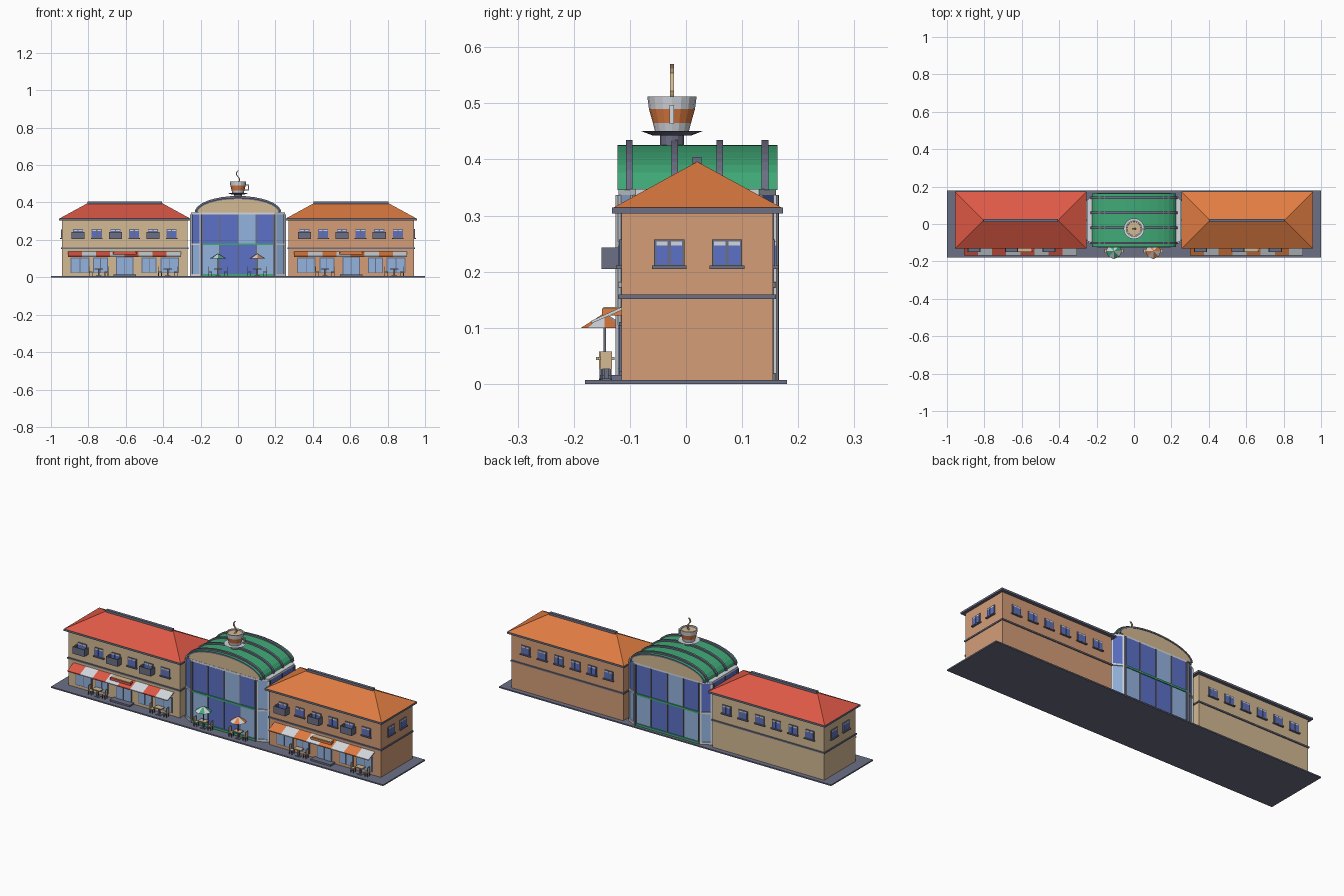
import bpy, bmesh, math
from mathutils import Matrix, Vector

cube = bpy.data.objects.get("Cube")
if cube:
    bpy.data.objects.remove(cube)


def material(name, r, g, b):
    m = bpy.data.materials.new(name)
    m.use_nodes = True
    col = [(c / 255) ** 2.2 for c in (r, g, b)] + [1]
    m.diffuse_color = col
    m.node_tree.nodes["Principled BSDF"].inputs["Base Color"].default_value = col
    return m


SLATE = material("slate grey", 108, 111, 131)
WHITE = material("pale grey", 210, 214, 220)
TAN = material("tan plaster", 211, 184, 146)
PEACH = material("peach plaster", 211, 156, 119)
RED = material("red tile", 222, 90, 72)
ORANGE = material("orange tile", 224, 124, 68)
GREEN = material("green metal", 66, 168, 118)
BLUE = material("blue glass", 92, 112, 198)
SKY = material("light blue glass", 146, 178, 222)

parts = {}          # part name -> (bmesh, material list)


def part(name, mat):
    bm, mats = parts.setdefault(name, (bmesh.new(), []))
    if mat not in mats:
        mats.append(mat)
    return bm, mats.index(mat)


def box(name, mat, x, y, z, M=Matrix()):
    """Axis box from ranges x, y, z, moved by M."""
    bm, i = part(name, mat)
    mid = [(a + b) / 2 for a, b in (x, y, z)]
    size = [abs(b - a) for a, b in (x, y, z)]
    T = M @ Matrix.Translation(mid) @ Matrix.Diagonal((*size, 1))
    vs = bmesh.ops.create_cube(bm, size=1, matrix=T)["verts"]
    for f in {f for v in vs for f in v.link_faces}:
        f.material_index = i


def prism(name, mat, pts, depth):
    """Closed outline of 3D points swept along depth."""
    bm, i = part(name, mat)
    a = [bm.verts.new(p) for p in pts]
    b = [bm.verts.new(Vector(p) + Vector(depth)) for p in pts]
    fs = [bm.faces.new(a), bm.faces.new(b[::-1])]
    for k in range(len(a)):
        fs.append(bm.faces.new((a[k - 1], a[k], b[k], b[k - 1])))
    for f in fs:
        f.material_index = i
    bmesh.ops.recalc_face_normals(bm, faces=fs)


def lathe(name, profile, mats, centre, sides, alternate=None):
    """Turned shape; mats gives one material per profile step."""
    rings = []
    for r, z in profile:
        bm, _ = part(name, mats[0])
        rings.append([bm.verts.new((centre[0] + r * math.cos(k * math.tau / sides),
                                    centre[1] + r * math.sin(k * math.tau / sides), z))
                      for k in range(sides)])
    for s, mat in enumerate(mats):
        for k in range(sides):
            _, i = part(name, alternate if alternate and k % 2 else mat)
            n = (k + 1) % sides
            f = bm.faces.new((rings[s][k], rings[s][n], rings[s + 1][n], rings[s + 1][k]))
            f.material_index = i


def facing(x, y, degrees):
    return Matrix.Translation((x, y, 0)) @ Matrix.Rotation(math.radians(degrees), 4, "Z")


def window(side, M):
    """Upper floor window, local -y is outward."""
    box(side + "_window_frames", SLATE, (-.027, .027), (-.004, .002), (.208, .257), M)
    for s in (-1, 1):
        box(side + "_window_glass", BLUE, (s * .003, s * .023), (-.006, 0), (.213, .247), M)
        box(side + "_window_blinds", WHITE, (s * .003, s * .023), (-.006, 0), (.247, .254), M)
    box(side + "_window_sills", SLATE, (-.031, .031), (-.01, .002), (.205, .211), M)


def cafe_table(side, x, y):
    """Table with a chair on each side."""
    box(side + "_table_tops", TAN, (x - .022, x + .022), (y - .015, y + .015), (.043, .048))
    box(side + "_table_legs", SLATE, (x - .004, x + .004), (y - .004, y + .004), (.007, .043))
    box(side + "_table_legs", SLATE, (x - .014, x + .014), (y - .01, y + .01), (.007, .01))
    for s in (-1, 1):
        c = x + s * .042
        box(side + "_chair_seats", TAN, (c - .01, c + .01), (y - .01, y + .01), (.027, .031))
        box(side + "_chair_backs", TAN, (c + s * .007, c + s * .01), (y - .01, y + .01), (.031, .058))
        for dx in (-.008, .008):
            for dy in (-.008, .008):
                box(side + "_chair_legs", SLATE, (c + dx - .0015, c + dx + .0015),
                    (y + dy - .0015, y + dy + .0015), (.007, .028))


def wing(side, cx, wall, tile):
    x0, x1, y0, y1 = cx - .336, cx + .336, -.115, .155
    box(side + "_walls", wall, (x0, x1), (y0, y1), (.007, .306))
    box(side + "_string_course", SLATE, (x0 - .004, x1 + .004), (y0 - .005, y1 + .005), (.151, .159))
    box(side + "_eaves", SLATE, (cx - .352, cx + .352), (-.132, .173), (.304, .314))
    # hipped roof
    bm, i = part(side + "_roof", tile)
    e = [bm.verts.new((cx + a, b, .314)) for a, b in
         ((-.35, -.13), (.35, -.13), (.35, .171), (-.35, .171))]
    r = [bm.verts.new((cx + a, .02, .396)) for a in (-.2, .2)]
    for f in ((e[0], e[1], r[1], r[0]), (e[1], e[2], r[1]),
              (e[2], e[3], r[0], r[1]), (e[3], e[0], r[0])):
        bm.faces.new(f)
    box(side + "_ridge_cap", SLATE, (cx - .2, cx + .2), (.012, .028), (.391, .404))
    # upper windows and balconies
    for k in range(6):
        x = cx - .25 + k * .1
        window(side, facing(x, y0, 0))
        window(side, facing(x, y1, 180))
        if k % 2 == 0:
            box(side + "_balconies", SLATE, (x - .035, x + .035), (-.151, y0), (.205, .211))
            box(side + "_balconies", SLATE, (x - .035, x + .035), (-.151, -.146), (.205, .243))
            for s in (-1, 1):
                box(side + "_balconies", SLATE, (x + s * .03, x + s * .035), (-.151, y0), (.205, .243))
    outer = 90 if cx > 0 else -90
    for y in (-.03, .073):
        window(side, facing(x1 if cx > 0 else x0, y, outer))
    # shop windows and door
    for dx, w, low, high in ((-.24, .05, .022, .105), (-.13, .04, .022, .105), (.13, .04, .022, .105),
                             (.24, .05, .022, .105), (0, .046, .007, .11)):
        x = cx + dx
        box(side + "_shop_frames", SLATE, (x - w, x + w), (-.119, y0), (low, high))
        for s in (-1, 1):
            box(side + "_shop_glass", SKY, (x + s * .002, x + s * (w - .005)), (-.121, y0),
                (low + .005, high - .005))
    box(side + "_door_step", SLATE, (cx - .06, cx + .06), (-.153, y0), (.007, .016))
    # striped awning
    for k in range(8):
        a = cx - .305 + k * .0755
        prism(side + "_awning", WHITE if k % 2 else tile,
              [(a, y0, .137), (a, y0, .131), (a, -.168, .108), (a, -.168, .113)], (.0755, 0, 0))
    box(side + "_door_canopy", tile, (cx - .062, cx + .062), (-.15, y0), (.122, .134))
    box(side + "_canopy_cap", TAN, (cx - .055, cx + .055), (-.147, y0), (.134, .137))
    for dx in (-.14, .23):
        cafe_table(side, cx + dx, -.142)


box("ground_slab", SLATE, (-1, 1), (-.18, .18), (0, .007))
wing("right_wing", -.605, TAN, RED)
wing("left_wing", .605, PEACH, ORANGE)

# glazed hall: octagonal plan, each wall split into panels
plan = [Vector(p) for p in ((-.195, -.12), (.195, -.12), (.25, -.09), (.25, .13),
                            (.195, .16), (-.195, .16), (-.25, .13), (-.25, -.09))]
upper = (BLUE, BLUE, SKY, BLUE)
lower = (SKY, BLUE, BLUE, SKY)
for k, p in enumerate(plan):
    q = plan[(k + 1) % 8]
    d = q - p
    M = facing(p.x, p.y, math.degrees(math.atan2(d.y, d.x)))
    n = 4 if k in (0, 4) else 2 if k in (2, 6) else 1
    w = d.length / n
    for c in range(n):
        span = (c * w, (c + 1) * w)
        top = SKY if k == 1 else upper[c]
        box("hall_glass", top, span, (0, .01), (.18, .337), M)
        box("hall_glass", lower[c], span, (0, .01), (.007, .18), M)
        if c:
            box("hall_mullions", SLATE, (c * w - .003, c * w + .003), (-.004, .01), (.007, .337), M)
    post = SLATE if n > 1 else WHITE
    for e in (.004, d.length - .004):
        box("hall_posts", post, (e - .004, e + .004), (-.006, .01), (.007, .337), M)
    trim = GREEN if n == 4 else WHITE
    box("hall_bands", trim, (0, d.length), (-.005, .01), (.172, .182), M)
    box("hall_plinth", trim, (0, d.length), (-.005, .01), (.007, .019), M)
prism("hall_cornice", WHITE, [(p.x, p.y, .335) for p in plan], (0, 0, .012))


def arch(rx, rz, y, n=16):
    return [(rx * math.cos(k * math.pi / n), y, .346 + rz * math.sin(k * math.pi / n))
            for k in range(n + 1)]


# barrel roof with plaster gables, green cover and ribs
prism("hall_gable", TAN, arch(.218, .074, -.119), (0, .279, 0))
bm, i = part("hall_roof", GREEN)
front = [bm.verts.new(p) for p in arch(.225, .08, -.121)]
back = [bm.verts.new(p) for p in arch(.225, .08, .162)]
for k in range(len(front) - 1):
    bm.faces.new((front[k], back[k], back[k + 1], front[k + 1])).normal_flip()
inner = [prism("hall_roof_edges", SLATE, arch(.225, .08, y) + arch(.216, .072, y)[::-1], (0, .003, 0))
         for y in (-.1225, .1605)]
for y in (-.101, -.02, .06, .141):
    prism("hall_ribs", SLATE, arch(.232, .089, y - .006) + arch(.222, .077, y - .006)[::-1], (0, .012, 0))

# giant cup on the roof
C = (0, -.025)
lathe("cup_stand", [(.021, .415), (.021, .445)], [SLATE], C, 12)
lathe("saucer", [(0, .443), (.035, .443), (.056, .451), (.03, .449), (0, .449)],
      [SLATE, SLATE, WHITE, WHITE], C, 16)
lathe("cup", [(.03, .449), (.034, .465), (.041, .49), (.044, .512), (.038, .512), (.037, .506), (0, .506)],
      [WHITE, ORANGE, WHITE, WHITE, WHITE, TAN], C, 16)
for x, z in (((.034, .059), (.463, .469)), ((.053, .059), (.463, .497)), ((.04, .059), (.491, .497))):
    box("cup_handle", WHITE, x, (-.029, -.021), z)
wave = [(.009 * math.sin(k * math.tau / 8), .506 + k * .008) for k in range(9)]
prism("steam", TAN, [(x - .003, -.0285, z) for x, z in wave]
      + [(x + .003, -.0285, z) for x, z in wave[::-1]], (0, .007, 0))

# umbrella tables before the hall
for side, x, tint in (("right_terrace", -.107, GREEN), ("left_terrace", .103, ORANGE)):
    cafe_table(side, x, -.145)
    box(side + "_umbrella_pole", SLATE, (x - .002, x + .002), (-.147, -.143), (.04, .122))
    lathe(side + "_umbrella", [(.042, .1), (.001, .126)], [tint], (x, -.145), 8, WHITE)

for name, (bm, mats) in parts.items():
    me = bpy.data.meshes.new(name)
    bmesh.ops.remove_doubles(bm, verts=bm.verts[:], dist=1e-6) if name in ("cup", "saucer") else None
    bm.to_mesh(me)
    bm.free()
    for m in mats:
        me.materials.append(m)
    bpy.context.collection.objects.link(bpy.data.objects.new(name, me))
